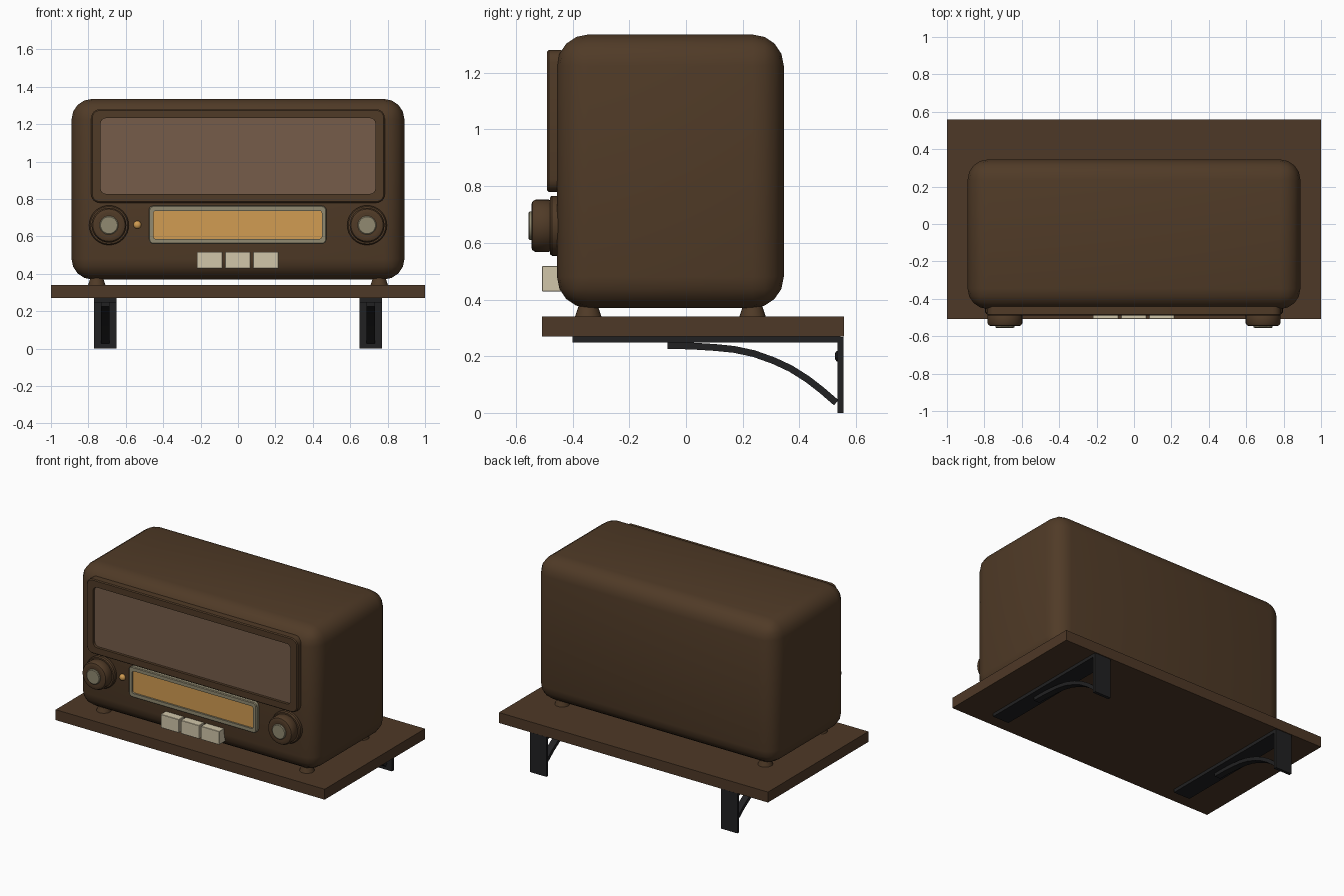
import bpy, bmesh, math
from mathutils import Vector

if "Cube" in bpy.data.objects:
    bpy.data.objects.remove(bpy.data.objects["Cube"])


def mat(name, col):
    m = bpy.data.materials.new(name)
    m.diffuse_color = (*col, 1)
    m.use_nodes = True
    m.node_tree.nodes["Principled BSDF"].inputs["Base Color"].default_value = m.diffuse_color
    return m


WOOD = mat("dark_wood", (0.080, 0.043, 0.020))
SHELF = mat("shelf_wood", (0.076, 0.040, 0.020))
GRILLE = mat("grille_cloth", (0.181, 0.107, 0.067))
CREAM = mat("cream", (0.640, 0.565, 0.400))
AMBER = mat("amber", (0.640, 0.335, 0.084))
METAL = mat("dull_metal", (0.283, 0.254, 0.165))
IRON = mat("black_iron", (0.015, 0.015, 0.016))


def finish(name, bm, mats, angle=35):
    bmesh.ops.recalc_face_normals(bm, faces=bm.faces)
    me = bpy.data.meshes.new(name)
    bm.to_mesh(me)
    bm.free()
    for m in mats:
        me.materials.append(m)
    ob = bpy.data.objects.new(name, me)
    bpy.context.collection.objects.link(ob)
    bpy.ops.object.select_all(action='DESELECT')
    ob.select_set(True)
    bpy.context.view_layer.objects.active = ob
    bpy.ops.object.shade_smooth_by_angle(angle=math.radians(angle))
    return ob


def box(name, lo, hi, m, bevel=0, seg=1, angle=35):
    bm = bmesh.new()
    bmesh.ops.create_cube(bm, size=1)
    for v in bm.verts:
        v.co = Vector([(a + b) / 2 + c * (b - a) for a, b, c in zip(lo, hi, v.co)])
    if bevel:
        bmesh.ops.bevel(bm, geom=bm.edges[:], offset=bevel, segments=seg,
                        profile=0.5, affect='EDGES')
    return finish(name, bm, [m], angle)


def skin(name, loops, mats, cap_start=True, last_mat=0):
    """Bridge equal-length loops of points and cap the ends."""
    bm = bmesh.new()
    rings = [[bm.verts.new(p) for p in lp] for lp in loops]
    n = len(rings[0])
    for a, b in zip(rings, rings[1:]):
        for i in range(n):
            j = (i + 1) % n
            bm.faces.new((a[i], a[j], b[j], b[i]))
    if cap_start:
        bm.faces.new(rings[0])
    bm.faces.new(rings[-1]).material_index = last_mat
    return finish(name, bm, mats)


def rounded(cx, cz, w, h, r, y, n=4):
    pts = []
    for k, (sx, sz) in enumerate(((1, 1), (-1, 1), (-1, -1), (1, -1))):
        for i in range(n + 1):
            a = math.pi / 2 * (k + i / n)
            pts.append((cx + sx * (w / 2 - r) + r * math.cos(a), y,
                        cz + sz * (h / 2 - r) + r * math.sin(a)))
    return pts


def lathe(name, centre, axis, profile, m, n=32):
    """Profile of (radius, distance along axis)."""
    q = Vector((0, 0, 1)).rotation_difference(Vector(axis))
    loops = [[Vector(centre) + q @ Vector((r * math.cos(2 * math.pi * i / n),
              r * math.sin(2 * math.pi * i / n), d)) for i in range(n)]
             for r, d in profile]
    return skin(name, loops, [m])


# Shelf board and radio cabinet
box("shelf_board", (-1, -0.508, 0.27), (1, 0.558, 0.34), SHELF)
box("radio_cabinet", (-0.89, -0.455, 0.37), (0.89, 0.345, 1.335), WOOD, 0.11, 4, 50)

# Speaker surround with recessed cloth
skin("speaker_surround", [
    rounded(0, 1.03, 1.57, 0.50, 0.045, -0.44),
    rounded(0, 1.03, 1.57, 0.50, 0.045, -0.484),
    rounded(0, 1.03, 1.558, 0.488, 0.04, -0.49),
    rounded(0, 1.03, 1.47, 0.405, 0.03, -0.49),
    rounded(0, 1.03, 1.47, 0.405, 0.03, -0.472)], [WOOD, GRILLE], last_mat=1)

# Tuning dial with recessed amber window
skin("tuning_dial", [
    rounded(-0.002, 0.662, 0.95, 0.205, 0.025, -0.44),
    rounded(-0.002, 0.662, 0.95, 0.205, 0.025, -0.476),
    rounded(-0.002, 0.662, 0.94, 0.195, 0.02, -0.48),
    rounded(-0.002, 0.662, 0.90, 0.15, 0.012, -0.48),
    rounded(-0.002, 0.662, 0.90, 0.15, 0.012, -0.468)], [METAL, AMBER], last_mat=1)

# Indicator lamp
lathe("indicator_lamp", (-0.538, -0.45, 0.662), (0, -1, 0),
      [(0.021, 0), (0.021, 0.012), (0.017, 0.02), (0.008, 0.025)], AMBER, 16)

# Push buttons
for i, x in enumerate((-0.152, -0.002, 0.148)):
    box(f"push_button_{i + 1}", (x - 0.068, -0.508, 0.428), (x + 0.068, -0.44, 0.518),
        CREAM, 0.002)

for s, side in ((-1, "left"), (1, "right")):
    # Knob: collar, grip and metal cap
    c = (s * 0.69, -0.45, 0.66)
    lathe(f"{side}_knob_collar", c, (0, -1, 0),
          [(0.106, 0), (0.106, 0.022), (0.100, 0.03)], WOOD)
    lathe(f"{side}_knob_grip", c, (0, -1, 0),
          [(0.085, 0.02), (0.093, 0.036), (0.093, 0.08), (0.086, 0.092),
           (0.074, 0.096), (0.064, 0.096)], WOOD)
    lathe(f"{side}_knob_cap", c, (0, -1, 0),
          [(0.05, 0.09), (0.05, 0.102), (0.045, 0.106)], METAL)

    # Feet
    for y, end in ((-0.345, "front"), (0.235, "back")):
        lathe(f"{end}_{side}_foot", (s * 0.755, y, 0.338), (0, 0, 1),
              [(0.047, 0), (0.034, 0.04)], WOOD, 20)

    # Bracket: wall plate, top plate, curved brace and screw
    x = s * 0.71
    box(f"{side}_bracket_wall_plate", (x - 0.06, 0.535, 0), (x + 0.06, 0.555, 0.268), IRON)
    box(f"{side}_bracket_top_plate", (x - 0.06, -0.40, 0.248), (x + 0.06, 0.545, 0.272), IRON)
    path = [(-0.065, 0.238), (0.02, 0.236), (0.10, 0.231), (0.17, 0.224), (0.24, 0.209),
            (0.31, 0.184), (0.37, 0.156), (0.43, 0.118), (0.48, 0.079), (0.53, 0.036)]
    loops = []
    for i, (y, z) in enumerate(path):
        a, b = path[max(i - 1, 0)], path[min(i + 1, len(path) - 1)]
        t = Vector((0, b[0] - a[0], b[1] - a[1])).normalized()
        nrm = Vector((0, -t.z, t.y)) * 0.012
        p = Vector((x, y, z))
        w = Vector((0.022, 0, 0))
        loops.append([p + w + nrm, p - w + nrm, p - w - nrm, p + w - nrm])
    skin(f"{side}_bracket_brace", loops, [IRON])
    lathe(f"{side}_bracket_screw", (x, 0.537, 0.2), (0, -1, 0),
          [(0.02, 0), (0.017, 0.007), (0.008, 0.012)], IRON, 16)
